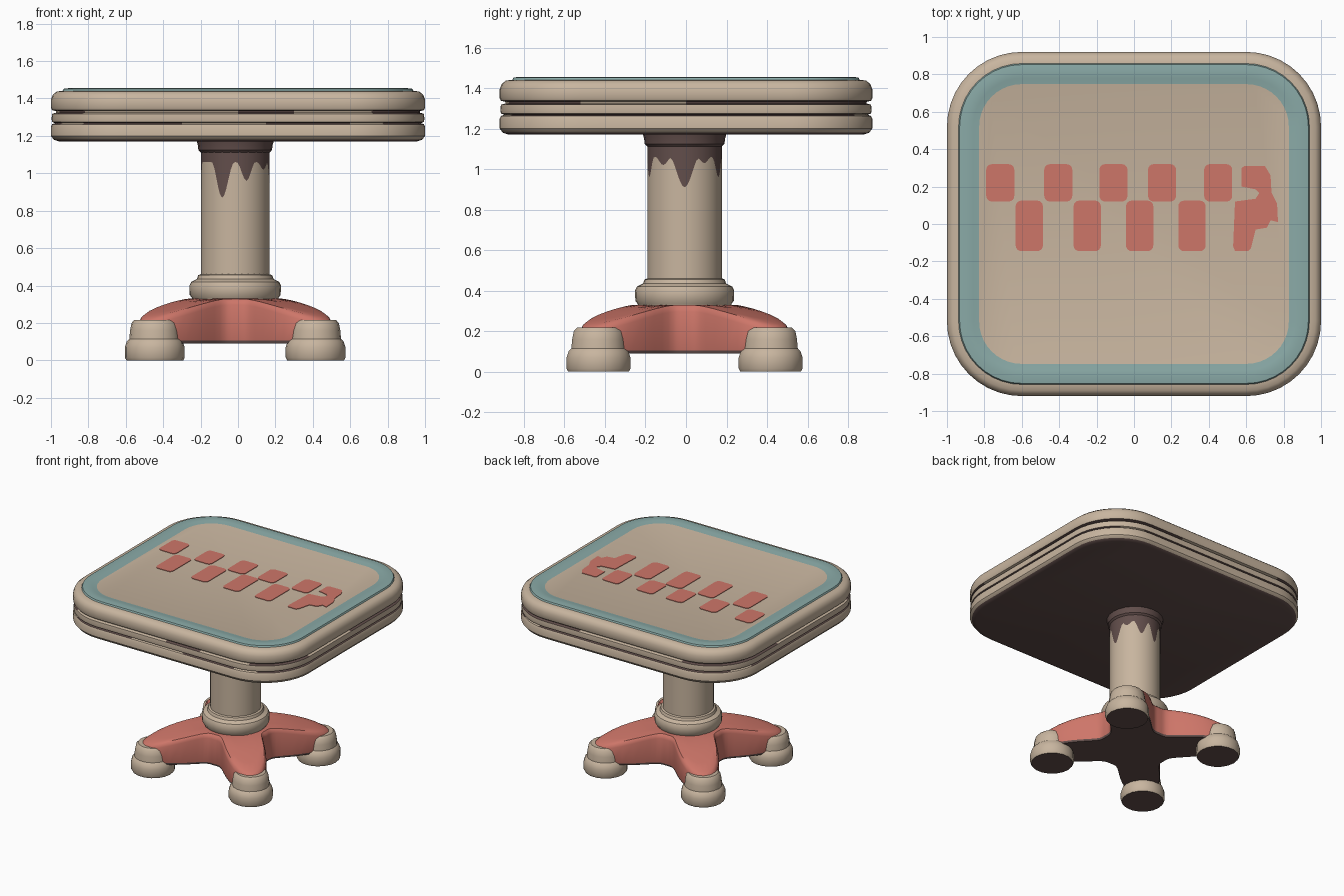
import bpy, bmesh, math, random
from math import sin, cos, pi, radians

if "Cube" in bpy.data.objects:
    bpy.data.objects.remove(bpy.data.objects["Cube"])

random.seed(4)


def material(name, rgb):
    m = bpy.data.materials.new(name)
    lin = [((c / 255 + 0.055) / 1.055) ** 2.4 for c in rgb]
    m.diffuse_color = (*lin, 1)
    m.use_nodes = True
    m.node_tree.nodes["Principled BSDF"].inputs["Base Color"].default_value = m.diffuse_color
    return m


MATS = [material("tan", (200, 181, 159)), material("dark brown", (98, 78, 75)),
        material("teal", (138, 170, 167)), material("coral red", (206, 118, 105))]
TAN, BROWN, TEAL, RED = range(4)
CX, CY = -0.015, -0.007        # the pedestal sits slightly off centre


def finish(name, bm, angle=35):
    bmesh.ops.recalc_face_normals(bm, faces=bm.faces)
    me = bpy.data.meshes.new(name)
    bm.to_mesh(me)
    bm.free()
    ob = bpy.data.objects.new(name, me)
    for m in MATS:
        me.materials.append(m)
    bpy.context.collection.objects.link(ob)
    bpy.ops.object.select_all(action='DESELECT')
    ob.select_set(True)
    bpy.context.view_layer.objects.active = ob
    bpy.ops.object.shade_smooth_by_angle(angle=radians(angle))
    return ob


def loft(bm, loops, band_mat, bottom, top):
    """Skin a stack of equal loops; band_mat(band, i) gives the colour."""
    rows = [[bm.verts.new(p) for p in loop] for loop in loops]
    n = len(rows[0])
    for b in range(len(rows) - 1):
        for i in range(n):
            j = (i + 1) % n
            f = bm.faces.new((rows[b][i], rows[b][j], rows[b + 1][j], rows[b + 1][i]))
            f.material_index = band_mat(b, i)
    for row, mat in ((rows[0], bottom), (rows[-1], top)):
        bm.faces.new(row).material_index = mat


def ring(r, z, n, cx=CX, cy=CY):
    return [(cx + r * cos(2 * pi * i / n), cy + r * sin(2 * pi * i / n), z) for i in range(n)]


def rounded_rect(hx, hy, r, z, corner=10, side=8, cx=0, cy=0):
    pts = []
    for k, (sx, sy) in enumerate(((1, 1), (-1, 1), (-1, -1), (1, -1))):
        for i in range(corner + 1):
            a = pi / 2 * (k + i / corner)
            pts.append((cx + sx * (hx - r) + r * cos(a), cy + sy * (hy - r) + r * sin(a), z))
    out = []
    for i, p in enumerate(pts):            # subdivide the straight sides
        out.append(p)
        if i % (corner + 1) == corner:
            q = pts[(i + 1) % len(pts)]
            out += [tuple(p[c] + (q[c] - p[c]) * s / side for c in range(3)) for s in range(1, side)]
    return out


# tabletop: grooved edge, raised teal border, tan panel, dark underside
edge = [(.045, 1.17), (.015, 1.18), (0, 1.20), (0, 1.25), (.006, 1.262), (.022, 1.268),
        (.006, 1.275), (.003, 1.29), (.006, 1.318), (.028, 1.324), (.028, 1.332), (.006, 1.338),
        (0, 1.35), (0, 1.395), (.010, 1.42), (.030, 1.437), (.062, 1.441),
        (.068, 1.452), (.10, 1.456), (.14, 1.454), (.172, 1.446)]
worn = [random.random() < .55 for _ in range(200)]


def top_colour(b, i):
    if b == 0 or b in (8, 9, 10) and worn[i // 2] or b in (4, 5) and worn[100 + i // 3]:
        return BROWN
    return TEAL if b >= 16 else TAN


bm = bmesh.new()
loft(bm, [rounded_rect(1 - d, .92 - d, .40 - d, z) for d, z in edge], top_colour, BROWN, TAN)
finish("tabletop", bm)


# painted zigzag of tiles on the top, with an irregular end patch
def plate(bm, outline, z0=1.442, z1=1.450):
    loft(bm, [[(p[0], p[1], z) for p in outline] for z in (z0, z1)], lambda b, i: RED, RED, RED)


bm = bmesh.new()
for x in (-.715, -.405, -.11, .15, .45):
    plate(bm, rounded_rect(.075, .10, .03, 0, 4, 1, x, .22))
for x in (-.56, -.25, .03, .31):
    plate(bm, rounded_rect(.073, .135, .03, 0, 4, 1, x, -.01))
plate(bm, [(.575, .30), (.59, .31), (.70, .31), (.73, .26), (.735, .17), (.765, .11), (.77, .01),
           (.73, .02), (.71, -.02), (.65, -.03), (.625, -.13), (.61, -.145), (.54, -.145),
           (.53, -.12), (.535, .0), (.54, .12), (.65, .135), (.67, .165), (.65, .185), (.575, .20)])
finish("painted_zigzag", bm)

# column with brown paint drips running down from the top
N = 96
drips = [(180, .72, 17), (-112, .87, 21), (-71, .96, 17), (-35, 1.02, 16), (0, .91, 24),
         (32, 1.03, 14), (65, .96, 18), (100, .92, 18), (140, .88, 19)]


def drip_z(deg):
    z = 1.06
    for a, low, w in drips:
        d = abs((deg - a + 180) % 360 - 180)
        if d < w:
            z = min(z, low + (1.06 - low) * (.5 - .5 * cos(pi * d / w)))
    return z


bm = bmesh.new()
drip_ring = [(x, y, drip_z(360 * i / N)) for i, (x, y, _) in enumerate(ring(.184, 0, N))]
loft(bm, [ring(.184, .40, N), drip_ring, ring(.184, 1.13, N)],
     lambda b, i: BROWN if b else TAN, TAN, BROWN)
finish("column", bm)

# brown collar under the top
bm = bmesh.new()
loft(bm, [ring(r, z, 24) for r, z in ((.183, 1.11), (.197, 1.125), (.20, 1.15), (.208, 1.18))],
     lambda b, i: BROWN, BROWN, BROWN)
finish("top_collar", bm)

# tan ring at the foot of the column
bm = bmesh.new()
loft(bm, [ring(r, z, 32) for r, z in ((.225, .31), (.232, .335), (.243, .35), (.245, .40),
                                      (.235, .42), (.205, .435), (.198, .455), (.18, .462))],
     lambda b, i: TAN, TAN, TAN)
finish("base_collar", bm)


# four-armed red base with concave sides and sloping arms
def star(f, drop=0, z=None):
    pts = []
    for i in range(N):
        a = 2 * pi * i / N
        r = f * (.28 + .42 * abs(sin(2 * a)) ** 3.8)
        h = .33 - .11 * (max(0, r - .25) / .45) ** 1.3 - drop
        pts.append((CX + r * cos(a), CY + r * sin(a), h if z is None else z))
    return pts


bm = bmesh.new()
loft(bm, [star(.98, z=.09), star(1, z=.105), star(1, .03), star(.975, .01)]
     + [star(f) for f in (.93, .8, .65, .5, .3)], lambda b, i: RED if b else BROWN, BROWN, RED)
finish("base_arms", bm)

# stepped feet under the arm tips
foot = [(.152, 0), (.160, .015), (.160, .07), (.150, .10), (.136, .115),
        (.132, .16), (.124, .20), (.108, .217)]
for fx, nx in ((-1, "left"), (1, "right")):
    for fy, ny in ((-1, "front"), (1, "back")):
        bm = bmesh.new()
        loft(bm, [ring(r, z, 18, CX + fx * .43, CY + fy * .425) for r, z in foot],
             lambda b, i: TAN, BROWN, TAN)
        finish(f"{ny}_{nx}_foot", bm)
